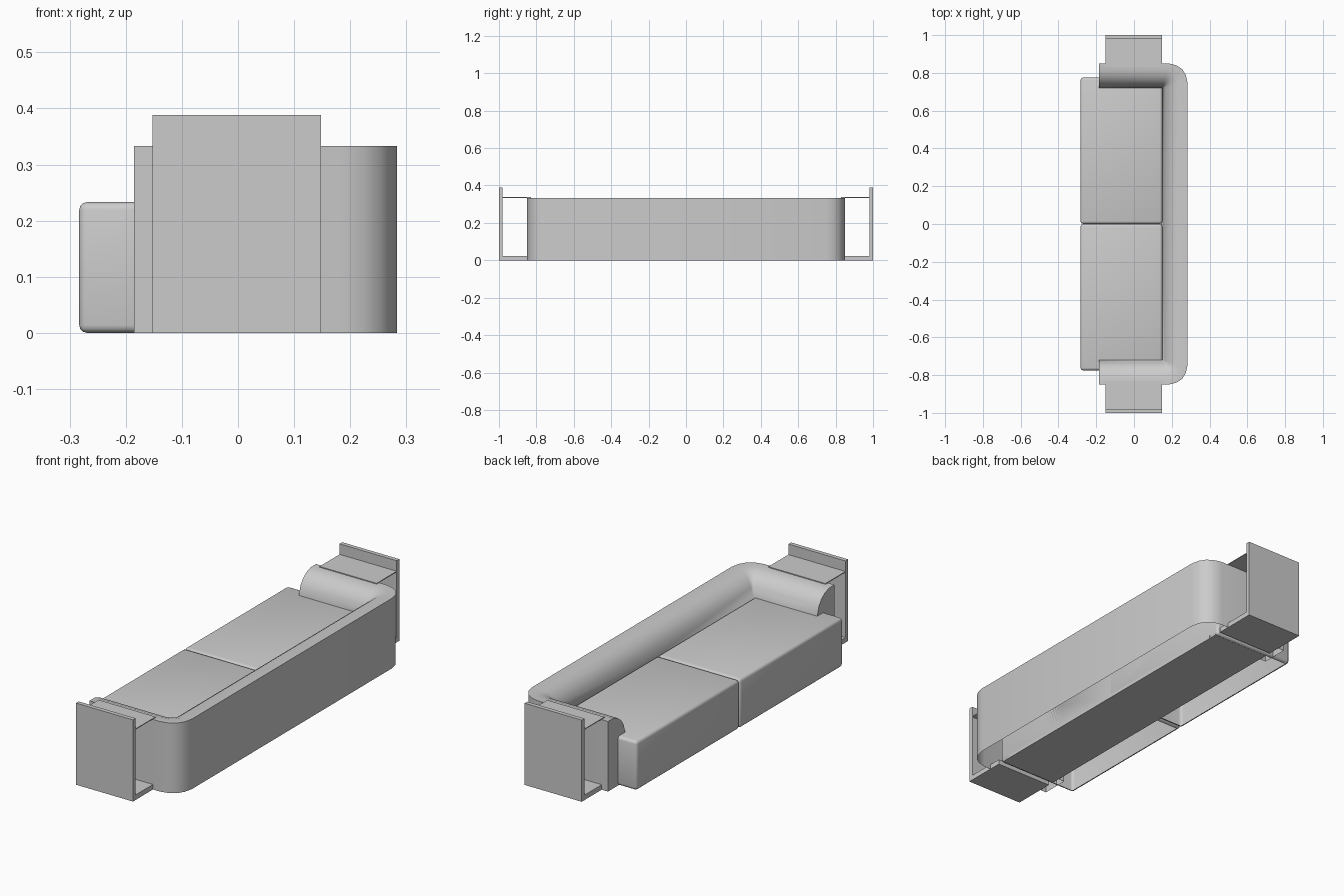
import bpy, bmesh

cube = bpy.data.objects.get("Cube")
if cube:
    bpy.data.objects.remove(cube, do_unlink=True)

grey = bpy.data.materials.new("plain_grey")
grey.use_nodes = True
COLOUR = (0.6, 0.6, 0.6, 1)
grey.diffuse_color = COLOUR
grey.node_tree.nodes["Principled BSDF"].inputs["Base Color"].default_value = COLOUR


def finish(name, bm, mirror=True, smooth=False):
    """Turn a bmesh into an object, mirrored across the sofa's middle."""
    bmesh.ops.recalc_face_normals(bm, faces=bm.faces)
    mesh = bpy.data.meshes.new(name)
    bm.to_mesh(mesh)
    bm.free()
    mesh.materials.append(grey)
    obj = bpy.data.objects.new(name, mesh)
    bpy.context.collection.objects.link(obj)
    if mirror:
        mod = obj.modifiers.new("mirror", 'MIRROR')
        mod.use_axis = (False, True, False)
        mod.use_mirror_merge = name == "backrest_and_arms"
    if smooth:
        bpy.ops.object.select_all(action='DESELECT')
        obj.select_set(True)
        bpy.context.view_layer.objects.active = obj
        bpy.ops.object.shade_smooth_by_angle(angle=0.7)
    return obj


def box(x, y, z):
    """Box from low and high limits on each axis."""
    bm = bmesh.new()
    bmesh.ops.create_cube(bm, size=1)
    for v in bm.verts:
        v.co = [lo if c < 0 else hi for c, (lo, hi) in zip(v.co, (x, y, z))]
    return bm


# Seat cushions: rounded boxes, open underneath
bm = box((-0.283, 0.15), (0.001, 0.775), (0, 0.233))
bmesh.ops.bevel(bm, geom=bm.edges[:], offset=0.014, segments=3,
                profile=0.5, affect='EDGES')
bm.normal_update()
under = [f for f in bm.faces if f.normal.z < -0.99]
bmesh.ops.delete(bm, geom=under, context='FACES')
finish("seat_cushion", bm, smooth=True)

# Backrest and arms: a rolled-top shell swept around the corner
plan = [  # outer point, inner point
    ((-0.185, 0.85), (-0.185, 0.72)),
    ((0.185, 0.85), (0.15, 0.72)),
    ((0.225, 0.84), (0.15, 0.72)),
    ((0.255, 0.82), (0.15, 0.72)),
    ((0.274, 0.79), (0.15, 0.72)),
    ((0.283, 0.75), (0.15, 0.72)),
    ((0.283, 0), (0.15, 0)),
]
profile = [(0, 0), (0, 0.333), (0.3, 0.333), (0.55, 0.322), (0.75, 0.303),
           (0.9, 0.275), (1, 0.23), (1, 0)]
bm = bmesh.new()
rings = []
for (ox, oy), (ix, iy) in plan:
    rings.append([bm.verts.new((ox + (ix - ox) * t, oy + (iy - oy) * t, z))
                  for t, z in profile])
for a, b in zip(rings, rings[1:]):
    for k in range(len(profile) - 1):
        bm.faces.new((a[k], a[k + 1], b[k + 1], b[k]))
bm.faces.new(rings[0])
bmesh.ops.remove_doubles(bm, verts=bm.verts, dist=0.0001)
finish("backrest_and_arms", bm, smooth=True)

# Base board under the seat
finish("base_board", box((-0.152, 0.148), (-0.76, 0.76), (0, 0.024)), mirror=False)

# Side tables: end panel, thin shelf and foot plate
WIDTH = (-0.152, 0.148)
finish("table_end_panel", box(WIDTH, (0.98, 1), (0, 0.388)))
finish("table_shelf", box(WIDTH, (0.83, 0.98), (0.334, 0.338)))
finish("table_foot_plate", box(WIDTH, (0.79, 0.98), (0, 0.024)))
